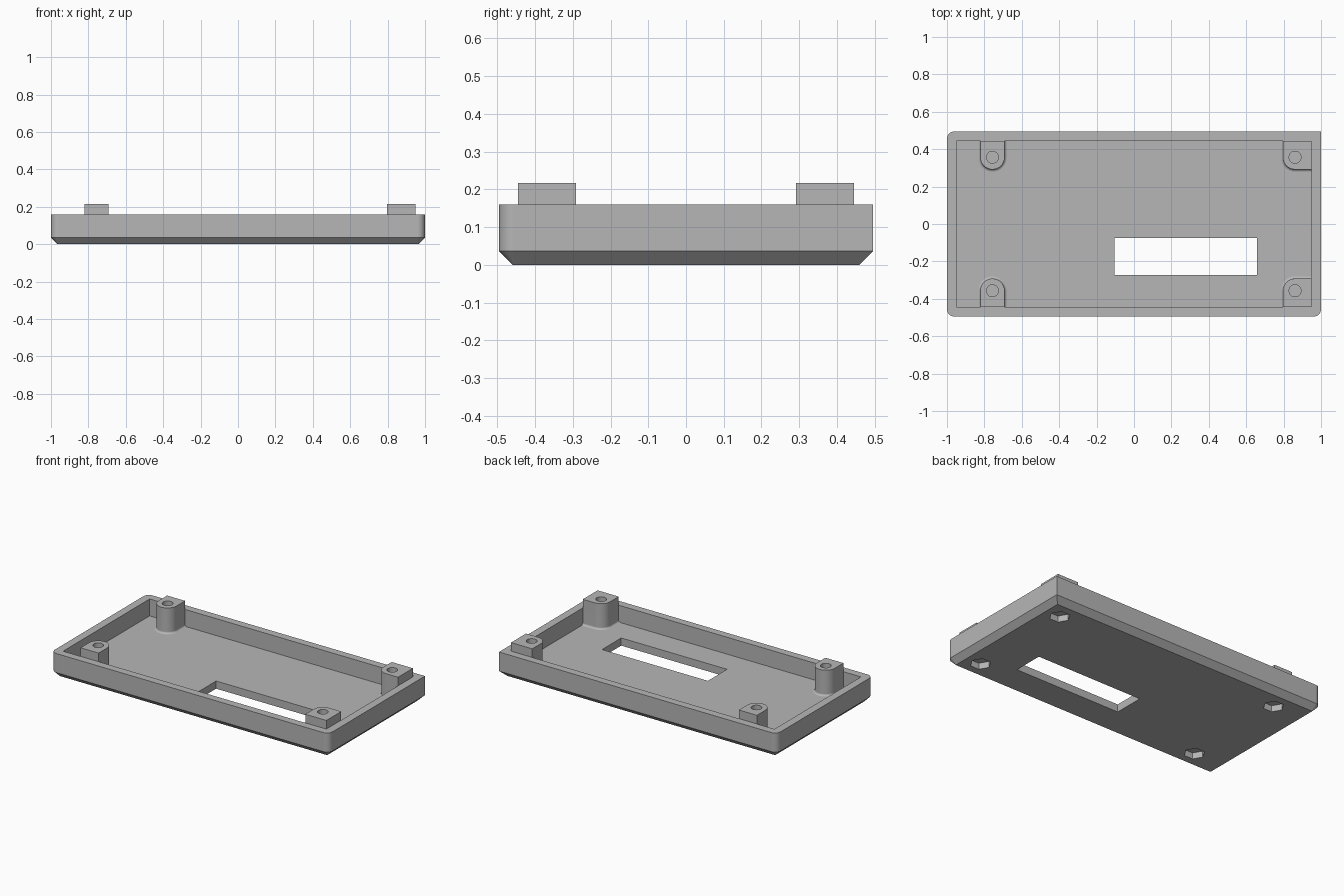
import bpy
import bmesh
from math import cos, sin, pi

if "Cube" in bpy.data.objects:
    bpy.data.objects.remove(bpy.data.objects["Cube"], do_unlink=True)

HALF_X, HALF_Y, RIM = 1.0, 0.495, 0.16
WALL_X, WALL_Y, FLOOR = 0.948, 0.445, 0.05
CHAMFER, CORNER = 0.036, 0.04
BOSS_Y, BOSS_R, BOSS_TOP = 0.357, 0.065, 0.216

grey = bpy.data.materials.new("plain grey")
grey.use_nodes = True
grey.diffuse_color = (0.47, 0.47, 0.47, 1)
grey.node_tree.nodes["Principled BSDF"].inputs["Base Color"].default_value = grey.diffuse_color


def loft(name, sections):
    """Solid through (outline, z) sections with equal point counts."""
    bm = bmesh.new()
    rings = [[bm.verts.new((x, y, z)) for x, y in outline] for outline, z in sections]
    for low, high in zip(rings, rings[1:]):
        for i in range(len(low)):
            j = (i + 1) % len(low)
            bm.faces.new((low[i], low[j], high[j], high[i]))
    bm.faces.new(rings[0])
    bm.faces.new(rings[-1])
    bmesh.ops.recalc_face_normals(bm, faces=bm.faces)
    mesh = bpy.data.meshes.new(name)
    bm.to_mesh(mesh)
    bm.free()
    mesh.materials.append(grey)
    obj = bpy.data.objects.new(name, mesh)
    bpy.context.collection.objects.link(obj)
    return obj


def arc(cx, cy, r, start, end, steps=10):
    angles = [start + (end - start) * i / steps for i in range(steps + 1)]
    return [(cx + r * cos(a), cy + r * sin(a)) for a in angles]


def box(x0, x1, y0, y1):
    return [(x0, y0), (x1, y0), (x1, y1), (x0, y1)]


def circle(cx, cy, r, sides):
    return arc(cx, cy, r, 0, 2 * pi, sides)[:-1]


def activate(obj):
    bpy.ops.object.select_all(action='DESELECT')
    obj.select_set(True)
    bpy.context.view_layer.objects.active = obj


def cut(obj, outline, z0, z1):
    cutter = loft("cutter", [(outline, z0), (outline, z1)])
    cutter.hide_render = True
    mod = obj.modifiers.new("cut", 'BOOLEAN')
    mod.operation, mod.solver, mod.object = 'DIFFERENCE', 'EXACT', cutter
    activate(obj)
    bpy.ops.object.modifier_apply(modifier=mod.name)
    bpy.data.objects.remove(cutter, do_unlink=True)


def finish(obj):
    activate(obj)
    bpy.ops.object.shade_smooth_by_angle(angle=pi / 6)
    obj.modifiers.new("even shading", 'WEIGHTED_NORMAL').keep_sharp = True


def tray_outline(inset):
    # Three rounded corners, one square corner at the back
    points = [(HALF_X - inset, HALF_Y - inset)]
    for sx, sy, start in ((-1, 1, pi / 2), (-1, -1, pi), (1, -1, 1.5 * pi)):
        points += arc(sx * (HALF_X - CORNER), sy * (HALF_Y - CORNER),
                      CORNER - inset, start, start + pi / 2)
    return points


def boss_outline(cx, side, flare):
    r = BOSS_R + flare
    if side < 0:
        points = arc(cx, BOSS_Y, r, pi, 2 * pi, 20) + [(cx + r, WALL_Y)]
    else:
        # Filled out square into the side wall
        points = arc(cx, BOSS_Y, r, pi, 1.5 * pi)
        points += [(WALL_X, BOSS_Y - r), (WALL_X, WALL_Y)]
    return points + [(cx - r, WALL_Y)]


# Tray with chamfered underside, hollow and window
tray = loft("tray", [(tray_outline(CHAMFER), 0),
                     (tray_outline(0), CHAMFER),
                     (tray_outline(0), RIM)])
cut(tray, box(-WALL_X, WALL_X, -WALL_Y, WALL_Y), FLOOR, 0.4)
cut(tray, box(-0.105, 0.657, -0.272, -0.075), -0.1, 0.2)

# Screw bosses with flared feet, blind holes and hexagonal pockets below
for side, cx, side_name in ((-1, -0.757, "right"), (1, 0.861, "left")):
    for sy, end_name in ((-1, "front"), (1, "back")):
        cut(tray, circle(cx, sy * BOSS_Y, 0.062, 6), -0.1, 0.04)
        sections = [([(x, y * sy) for x, y in boss_outline(cx, side, flare)], z)
                    for flare, z in ((0.012, FLOOR), (0.006, FLOOR + 0.002),
                                     (0.002, FLOOR + 0.006), (0, FLOOR + 0.012),
                                     (0, BOSS_TOP))]
        boss = loft(f"{end_name}_{side_name}_boss", sections)
        cut(boss, circle(cx, sy * BOSS_Y, 0.032, 32), 0.07, 0.4)
        finish(boss)
finish(tray)
